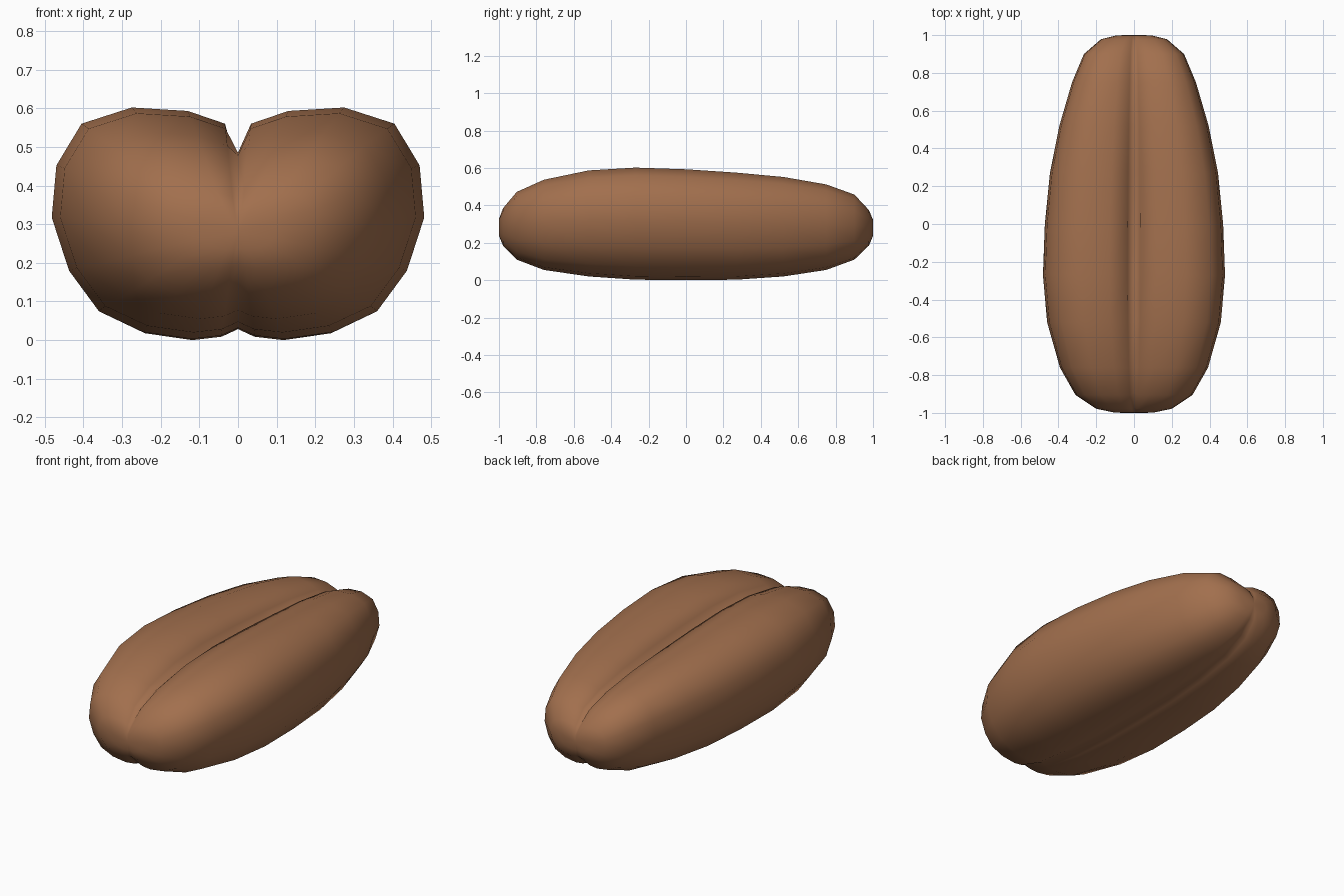
import bpy, bmesh

# Right half of the cross-section: (fraction of half width, fraction of height)
HALF = [(0.07, .93), (0.27, .985), (0.57, 1), (0.84, .93), (0.975, .75), (1, .525),
        (0.907, .295), (0.747, .12), (0.51, .03), (0.25, 0), (0.09, .015)]

# Stations along the bean: y, half width, bottom z, top z, crease z
STATIONS = [
    (-0.999, 0.10, 0.235, 0.33, 0.322),
    (-0.978, 0.20, 0.185, 0.385, 0.362),
    (-0.905, 0.31, 0.11, 0.472, 0.422),
    (-0.76, 0.392, 0.055, 0.537, 0.478),
    (-0.52, 0.46, 0.02, 0.587, 0.485),
    (-0.27, 0.482, 0.003, 0.602, 0.44),
    (0.0, 0.472, 0.0, 0.593, 0.42),
    (0.27, 0.445, 0.003, 0.575, 0.43),
    (0.52, 0.395, 0.02, 0.552, 0.465),
    (0.75, 0.328, 0.055, 0.512, 0.455),
    (0.90, 0.265, 0.11, 0.458, 0.41),
    (0.978, 0.175, 0.185, 0.375, 0.355),
    (0.999, 0.09, 0.235, 0.325, 0.318),
]


def section(y, w, lo, hi, crease):
    h = hi - lo
    right = [(u * w, y, lo + v * h) for u, v in HALF]
    left = [(-x, yy, z) for x, yy, z in reversed(right)]
    return [(0, y, crease)] + right + [(0, y, lo + .048 * h)] + left


# Loft the sections into a closed bean
bm = bmesh.new()
rings = [[bm.verts.new(p) for p in section(*s)] for s in STATIONS]
n = len(rings[0])
for a, b in zip(rings, rings[1:]):
    for i in range(n):
        j = (i + 1) % n
        bm.faces.new((a[i], a[j], b[j], b[i]))

# Close both rounded ends
for ring, y in ((rings[0], -1.0), (rings[-1], 1.0)):
    tip = bm.verts.new((0, y, 0.28))
    for i in range(n):
        bm.faces.new((ring[i], ring[(i + 1) % n], tip))

# The fold also runs faintly down the end faces
for ring, push in ((rings[1], 0.008), (rings[2], 0.012), (rings[-3], -0.012), (rings[-2], -0.008)):
    ring[0].co.y += push

bmesh.ops.recalc_face_normals(bm, faces=bm.faces)
for f in bm.faces:
    f.smooth = True
mesh = bpy.data.meshes.new("coffee_bean")
bm.to_mesh(mesh)
bm.free()
bean = bpy.data.objects.new("coffee_bean", mesh)
bpy.context.collection.objects.link(bean)

# Roasted brown
mat = bpy.data.materials.new("roasted_brown")
mat.diffuse_color = (0.36, 0.16, 0.075, 1)
mesh.materials.append(mat)
